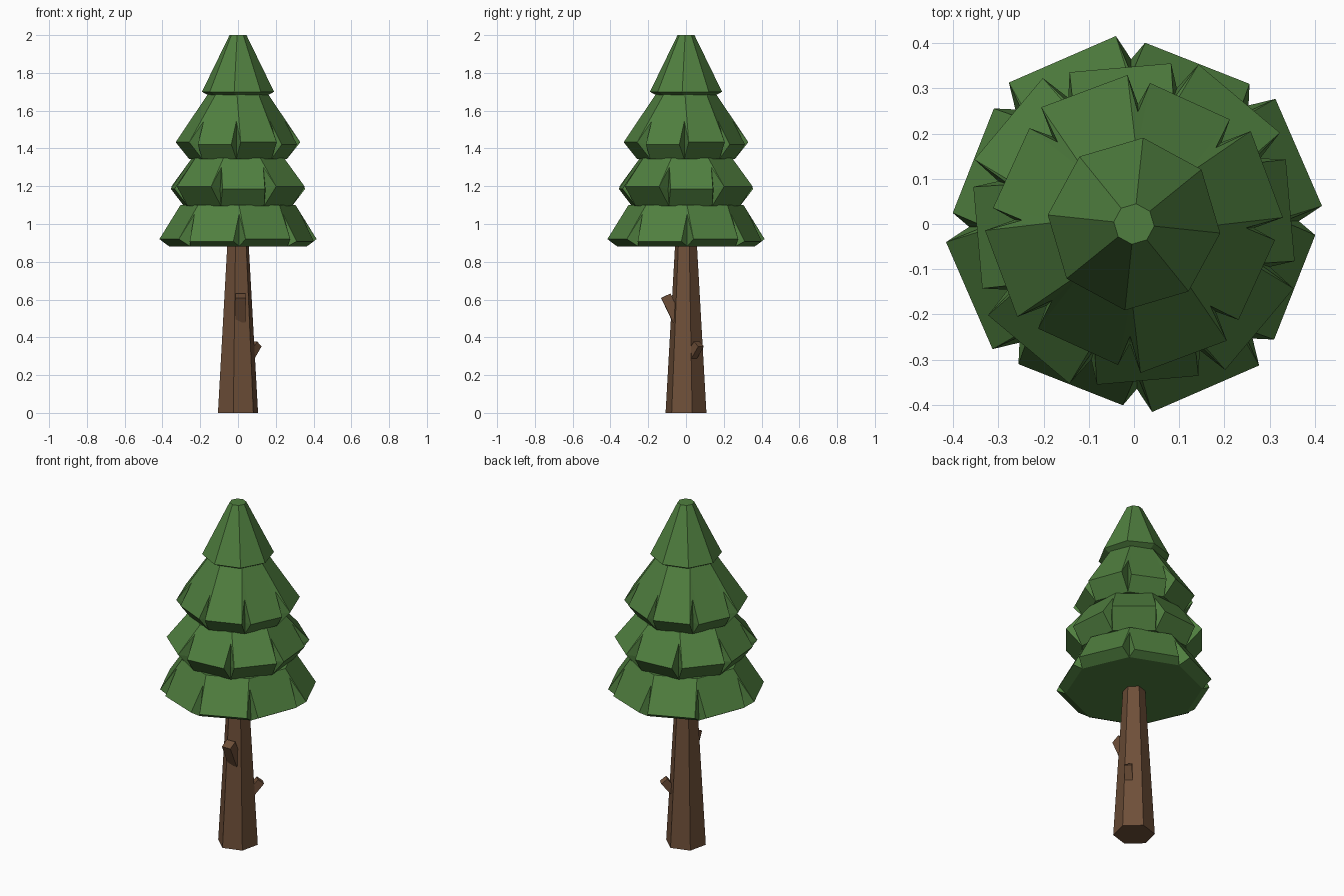
import bpy, bmesh, math
from mathutils import Vector

if "Cube" in bpy.data.objects:
    bpy.data.objects.remove(bpy.data.objects["Cube"])


def material(name, rgb):
    m = bpy.data.materials.new(name)
    m.diffuse_color = (*rgb, 1)
    m.use_nodes = True
    m.node_tree.nodes["Principled BSDF"].inputs["Base Color"].default_value = m.diffuse_color
    return m


GREEN = material("pine green", (0.080, 0.213, 0.050))
BROWN = material("bark brown", (0.156, 0.078, 0.040))


def polar(r, deg, z):
    a = math.radians(deg)
    return Vector((r * math.cos(a), r * math.sin(a), z))


def finish(bm, name, mat):
    bmesh.ops.recalc_face_normals(bm, faces=bm.faces[:])
    me = bpy.data.meshes.new(name)
    bm.to_mesh(me)
    bm.free()
    me.materials.append(mat)
    ob = bpy.data.objects.new(name, me)
    bpy.context.collection.objects.link(ob)
    return ob


def lathe(name, mat, rings, sides, turn):
    """Closed faceted solid from (radius, height) rings."""
    bm = bmesh.new()
    loops = [[bm.verts.new(polar(r, turn + 360 * i / sides, z)) for i in range(sides)]
             for r, z in rings]
    for a, b in zip(loops, loops[1:]):
        for i in range(sides):
            j = (i + 1) % sides
            bm.faces.new((a[i], a[j], b[j], b[i]))
    bm.faces.new(loops[0])
    bm.faces.new(loops[-1])
    return finish(bm, name, mat)


def notched_tier(name, top, rim, bottom, turn, apex_t, notch_r, gap=4.5, n=8):
    """Skirt of n flat boughs split by V-shaped notches, tucked in underneath."""
    bm = bmesh.new()
    a, apex, inner, left, right, b = ([] for _ in range(6))
    step = 360 / n
    for i in range(n):
        ang = turn + step * i
        r = rim[0] + (0.008 if i % 2 == 0 else -0.008)   # boughs alternate in length
        z = rim[1] + (0.008 if i % 2 == 0 else -0.004)
        pa, pr = polar(top[0], ang, top[1]), polar(rim[0], ang, rim[1])
        a.append(bm.verts.new(pa))
        apex.append(bm.verts.new(pa.lerp(pr, apex_t)))
        inner.append(bm.verts.new(polar(notch_r, ang, rim[1] - 0.01)))
        left.append(bm.verts.new(polar(r, ang + gap, z)))
        right.append(bm.verts.new(polar(r, ang + step - gap, z)))
        b.append(bm.verts.new(polar(bottom[0], ang, bottom[1])))
    for i in range(n):
        j = (i + 1) % n
        # bough top: centre panel and two side slivers
        bm.faces.new((a[i], a[j], right[i], left[i]))
        bm.faces.new((a[i], left[i], apex[i]))
        bm.faces.new((a[j], apex[j], right[i]))
        # notch walls
        bm.faces.new((apex[i], left[i], inner[i]))
        bm.faces.new((apex[j], inner[j], right[i]))
        # underside
        bm.faces.new((left[i], right[i], b[j], b[i]))
        bm.faces.new((left[i], b[i], inner[i]))
        bm.faces.new((right[i], inner[j], b[j]))
    bm.faces.new(a)
    bm.faces.new(b)
    return finish(bm, name, GREEN)


def stub(name, p, q, r0, r1):
    """Four-sided tapered broken branch from p to q."""
    p, q = Vector(p), Vector(q)
    bm = bmesh.new()
    bmesh.ops.create_cone(bm, cap_ends=True, segments=4, radius1=r0, radius2=r1,
                          depth=(q - p).length)
    d = (q - p).normalized()
    side = d.cross(Vector((0, 0, 1))).normalized()
    up = side.cross(d)
    for v in bm.verts:
        x, y, z = v.co
        s, c = (x - y) * 0.7071, (x + y) * 0.7071
        v.co = (p + q) / 2 + side * s + up * c + d * z
    return finish(bm, name, BROWN)


# Trunk and broken branches
lathe("trunk", BROWN, [(0.111, 0), (0.057, 0.93)], 6, 17)
stub("front_branch", (0.012, -0.045, 0.49), (0.014, -0.107, 0.62), 0.038, 0.038)
stub("side_branch", (0.055, 0.025, 0.29), (0.098, 0.068, 0.365), 0.03, 0.03)

# Foliage tiers, bottom to top
notched_tier("bottom_foliage", (0.305, 1.10), (0.410, 0.912), (0.365, 0.882), 1, 0.25, 0.36)
notched_tier("lower_foliage", (0.255, 1.35), (0.373, 1.19), (0.30, 1.095), 27.5, 0.3, 0.315)
notched_tier("upper_foliage", (0.158, 1.69), (0.322, 1.425), (0.26, 1.345), -2, 0.55, 0.265)
lathe("top_foliage", GREEN, [(0.155, 1.68), (0.192, 1.70), (0.045, 2.0)], 8, -6)
